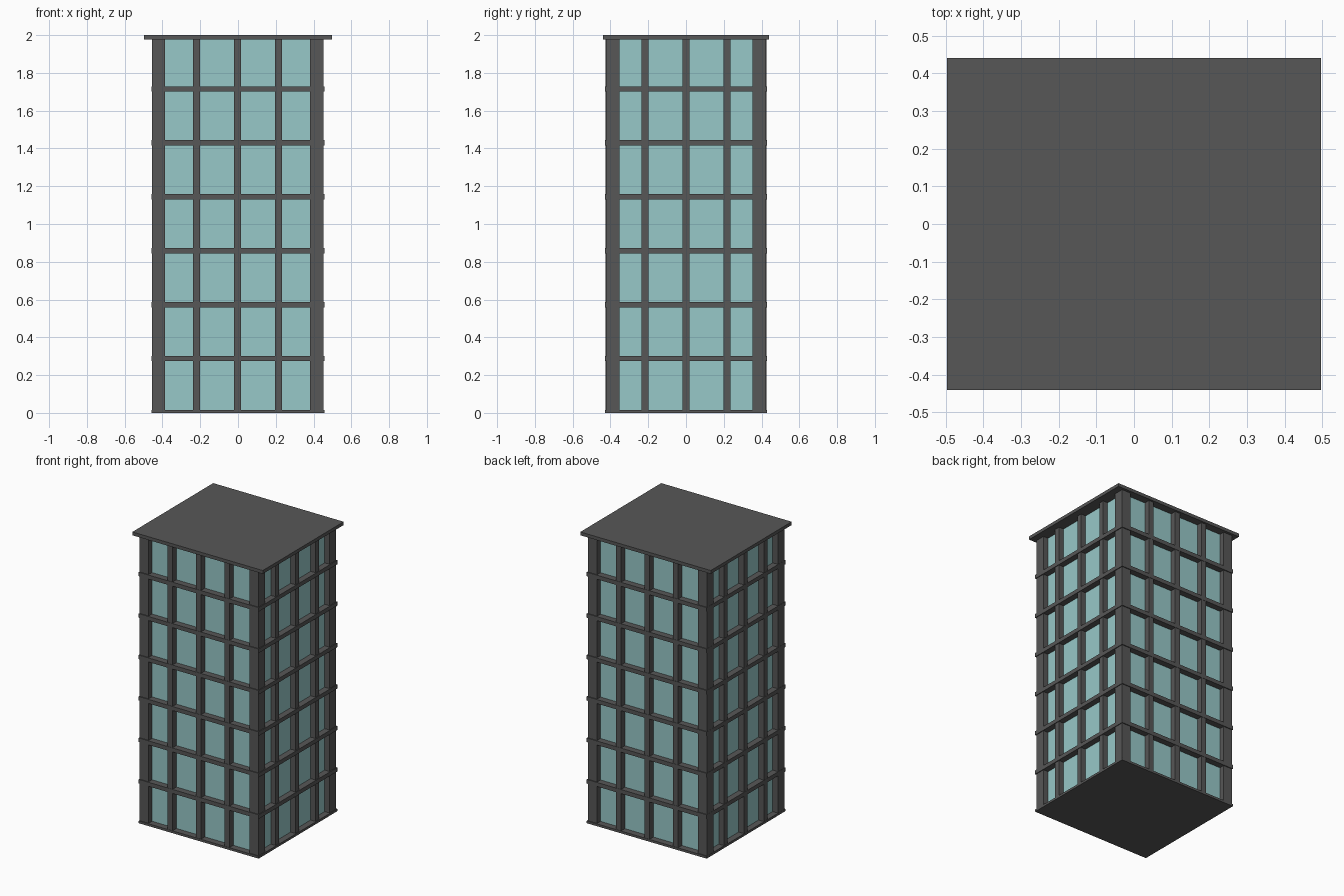
import bpy

if "Cube" in bpy.data.objects:
    bpy.data.objects.remove(bpy.data.objects["Cube"])


def material(name, colour):
    m = bpy.data.materials.new(name)
    m.diffuse_color = (*colour, 1)
    m.use_nodes = True
    m.node_tree.nodes["Principled BSDF"].inputs["Base Color"].default_value = m.diffuse_color
    return m


FRAME = material("dark grey frame", (0.095, 0.095, 0.095))
GLASS = material("pale teal glass", (0.31, 0.58, 0.58))


def box(name, x, y, z, mat):
    """Box spanning the (min, max) ranges x, y, z."""
    bpy.ops.mesh.primitive_cube_add(size=1, location=[sum(r) / 2 for r in (x, y, z)])
    o = bpy.context.object
    o.name = name
    o.scale = [r[1] - r[0] for r in (x, y, z)]
    bpy.ops.object.transform_apply(location=False, rotation=False, scale=True)
    o.data.materials.append(mat)
    return o


TOP = 1.977          # underside of the roof
LEFT, RIGHT, DEPTH = -0.456, 0.452, 0.422
GX, GY = 0.415, 0.385  # glass planes

# Glass core
box("glass_core", (-GX, GX), (-GY, GY), (0.005, TOP), GLASS)

# Corner columns
for x in ((LEFT, LEFT + 0.07), (RIGHT - 0.07, RIGHT)):
    for y in ((-DEPTH, -DEPTH + 0.071), (DEPTH - 0.071, DEPTH)):
        box("corner_column", x, y, (0, TOP), FRAME)

# Mullions on the front/back and on the sides
for c in (-0.217, 0, 0.217):
    for s in (-1, 1):
        y = sorted((s * 0.37, s * 0.426))
        box("front_back_mullion", (c - 0.021, c + 0.017), y, (0, TOP), FRAME)
        x = (RIGHT - 0.05, RIGHT) if s > 0 else (LEFT, LEFT + 0.05)
        box("side_mullion", x, (c - 0.019, c + 0.019), (0, TOP), FRAME)

# Floor slabs, the lowest one half buried
for i in range(7):
    z = 0.002 + i * 0.2855
    box("floor_slab", (-0.457, 0.457), (-0.428, 0.428), (max(0, z - 0.014), z + 0.014), FRAME)

# Overhanging roof
box("roof", (-0.497, 0.497), (-0.44, 0.44), (TOP, 2.0), FRAME)
